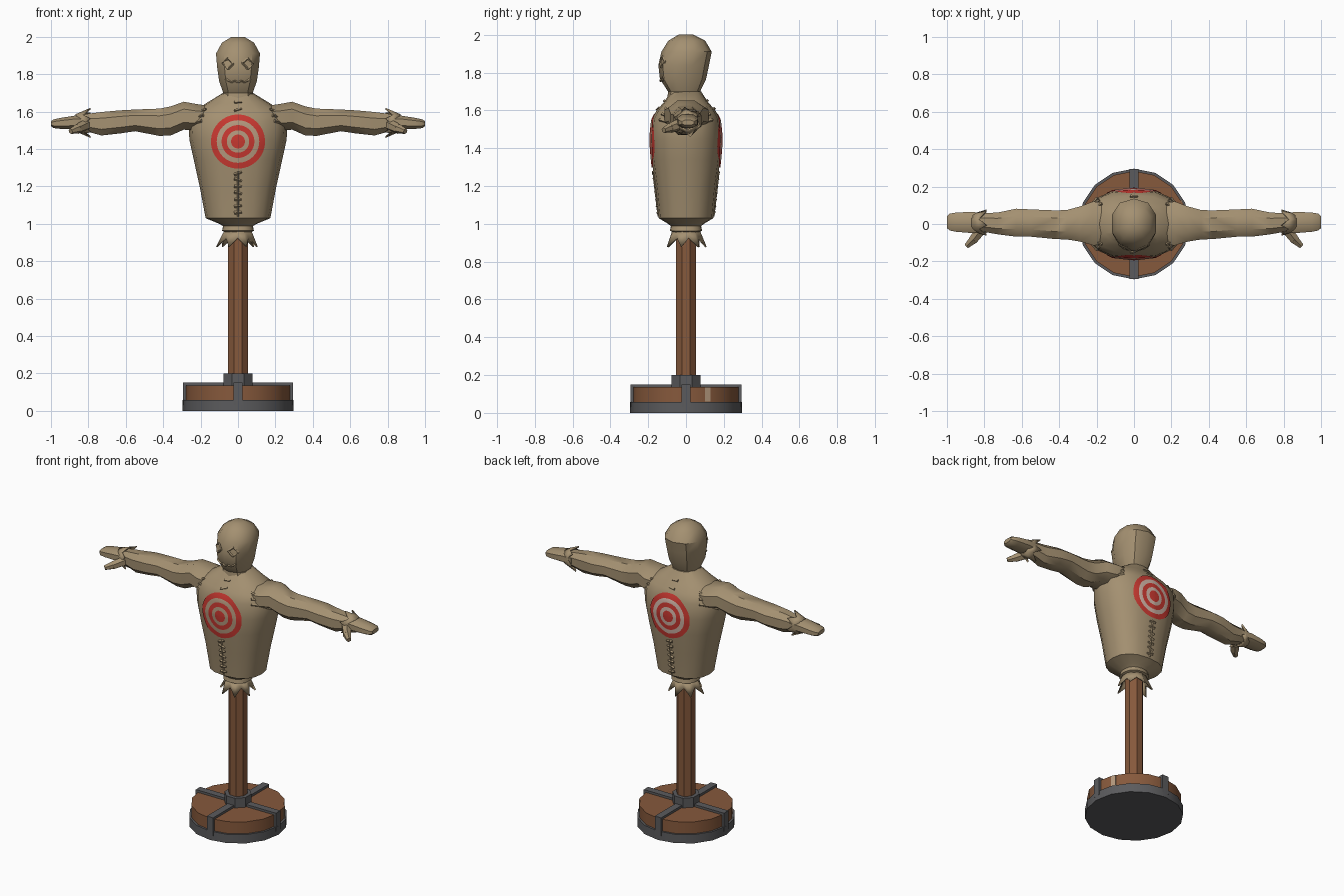
import bpy, bmesh, math, random
from mathutils import Vector
from mathutils.bvhtree import BVHTree

random.seed(4)
if "Cube" in bpy.data.objects:
    bpy.data.objects.remove(bpy.data.objects["Cube"], do_unlink=True)


def material(name, r, g, b):
    m = bpy.data.materials.new(name)
    m.use_nodes = True
    m.diffuse_color = (r, g, b, 1)
    m.node_tree.nodes["Principled BSDF"].inputs["Base Color"].default_value = (r, g, b, 1)
    return m


SACK = material("sackcloth", 0.37, 0.28, 0.165)
WOOD = material("brown wood", 0.24, 0.10, 0.045)
METAL = material("dark metal", 0.105, 0.105, 0.11)
RED = material("target red", 0.58, 0.04, 0.03)
BEIGE = material("target beige", 0.46, 0.32, 0.21)
PALE = material("target pale", 0.62, 0.45, 0.38)


def finish(bm, name, mats, angle=35, mirror=False, recalc=True):
    if recalc:
        bmesh.ops.recalc_face_normals(bm, faces=bm.faces)
    me = bpy.data.meshes.new(name)
    bm.to_mesh(me)
    bm.free()
    for m in mats:
        me.materials.append(m)
    me.shade_smooth()
    me.set_sharp_from_angle(angle=math.radians(angle))
    ob = bpy.data.objects.new(name, me)
    bpy.context.collection.objects.link(ob)
    if mirror:
        ob.modifiers.new("Mirror", 'MIRROR')
    return ob


def power(v, p):
    return math.copysign(abs(v) ** p, v)


def loft(bm, sections, sides, axis="z", p=1.0, turn=0.0):
    """Skin a row of rounded sections: (position, offset a, offset b, radius a, radius b)."""
    rings = []
    for t, oa, ob, ra, rb in sections:
        ring = []
        for i in range(sides):
            a = math.tau * i / sides + turn
            u = oa + ra * power(math.cos(a), p)
            v = ob + rb * power(math.sin(a), p)
            ring.append(bm.verts.new((u, v, t) if axis == "z" else (t, u, v)))
        rings.append(ring)
    for lo, hi in zip(rings, rings[1:]):
        for i in range(sides):
            j = (i + 1) % sides
            bm.faces.new((lo[i], lo[j], hi[j], hi[i]))
    bm.faces.new(rings[0])
    bm.faces.new(rings[-1])


def drum(name, mat, z0, z1, r, sides, turn=0.0):
    bm = bmesh.new()
    loft(bm, [(z, 0, 0, r, r) for z in (z0, z1)], sides, turn=turn)
    return finish(bm, name, [mat])


def box(bm, centre, size):
    for v in bmesh.ops.create_cube(bm, size=1)["verts"]:
        v.co = Vector(centre) + v.co * Vector(size)


def stick(bm, a, b, r0, r1, sides=4):
    a, b = Vector(a), Vector(b)
    verts = bmesh.ops.create_cone(bm, cap_ends=True, segments=sides, radius1=r0, radius2=r1,
                                  depth=(b - a).length)["verts"]
    rot = (b - a).to_track_quat('Z', 'Y')
    for v in verts:
        v.co = rot @ v.co + (a + b) / 2


def fringe(name, points, base, notch, tip, axis="z", centre=(0, 0), mirror=False):
    """Ragged cloth edge; base, notch and tip are (position, radius)."""
    bm = bmesh.new()
    top, edge = [], []
    for i in range(points * 2):
        a = math.tau * i / (points * 2) + 0.2
        for row, (t, r) in ((top, base), (edge, tip if i % 2 else notch)):
            r *= random.uniform(0.93, 1.07) if row is edge else 1
            u, v = centre[0] + r * math.cos(a), centre[1] + r * math.sin(a)
            row.append(bm.verts.new((u, v, t) if axis == "z" else (t, u, v)))
    for i in range(points * 2):
        j = (i + 1) % (points * 2)
        bm.faces.new((top[i], top[j], edge[j], edge[i]))
    ob = finish(bm, name, [SACK], 30, mirror)
    ob.modifiers.new("Solidify", 'SOLIDIFY').thickness = 0.008


# Base: metal tray, wooden disc, crossed straps and a collar
drum("base_rim", METAL, 0, 0.058, 0.296, 16)
drum("base_disc", WOOD, 0.05, 0.136, 0.283, 16)
bm = bmesh.new()
for along_x in (True, False):
    def flat(a, b, c):
        return (a, b, c) if along_x else (b, a, c)
    box(bm, flat(0, 0, 0.14), flat(0.586, 0.046, 0.022))
    for s in (-1, 1):
        box(bm, flat(s * 0.283, 0, 0.09), flat(0.022, 0.046, 0.12))
finish(bm, "base_straps", [METAL])
drum("pole_collar", METAL, 0.13, 0.2, 0.083, 8, math.pi / 8)
bm = bmesh.new()
turn = math.radians(24)
for v in bmesh.ops.create_cube(bm, size=1)["verts"]:
    p = Vector((0.281 + v.co.x * 0.008, v.co.y * 0.032, 0.097 + v.co.z * 0.074))
    v.co = (p.x * math.cos(turn) - p.y * math.sin(turn), p.x * math.sin(turn) + p.y * math.cos(turn), p.z)
finish(bm, "worn_patch", [BEIGE])

# Pole
drum("pole", WOOD, 0.14, 0.97, 0.058, 8, math.pi / 8)

# Torso with tied waist
bm = bmesh.new()
loft(bm, [(z, 0, 0, rx, ry) for z, rx, ry in (
    (0.955, 0.068, 0.068), (0.963, 0.085, 0.085), (0.988, 0.08, 0.08), (1.0, 0.1, 0.095),
    (1.03, 0.173, 0.145), (1.2, 0.205, 0.162), (1.34, 0.236, 0.182), (1.45, 0.26, 0.19),
    (1.55, 0.265, 0.18), (1.6, 0.24, 0.155), (1.645, 0.17, 0.115), (1.7, 0.08, 0.08))],
    16, p=0.85)
torso_tree = BVHTree.FromBMesh(bm)
finish(bm, "torso", [SACK])
fringe("waist_fringe", 7, (0.968, 0.072), (0.925, 0.078), (0.878, 0.115))

# Head
bm = bmesh.new()
loft(bm, [(z, 0, oy, rx, ry) for z, oy, rx, ry in (
    (1.65, 0, 0.1, 0.1), (1.7, -0.01, 0.083, 0.085), (1.765, -0.016, 0.106, 0.122),
    (1.84, -0.012, 0.117, 0.134), (1.91, 0.003, 0.123, 0.133), (1.968, 0.004, 0.09, 0.098),
    (2.0, 0, 0.035, 0.04))], 10, p=0.9, turn=math.pi / 10)
head_tree = BVHTree.FromBMesh(bm)
finish(bm, "head", [SACK])

# Arms, mitten hands and ragged cuffs
bm = bmesh.new()
loft(bm, [
    (0.12, 0, 1.57, 0.12, 0.06), (0.22, 0.003, 1.57, 0.125, 0.075), (0.29, 0, 1.578, 0.1, 0.08),
    (0.36, -0.004, 1.55, 0.084, 0.083), (0.42, -0.004, 1.543, 0.082, 0.078),
    (0.55, 0.005, 1.553, 0.078, 0.062), (0.63, 0.007, 1.545, 0.08, 0.066),
    (0.73, 0.003, 1.535, 0.062, 0.067), (0.8, 0.008, 1.54, 0.054, 0.052),
    (0.85, 0.008, 1.54, 0.048, 0.042)], 8, "x", turn=math.pi / 8, p=0.85)
finish(bm, "arms", [SACK], 40, mirror=True)
bm = bmesh.new()
loft(bm, [
    (0.8, 0.008, 1.54, 0.054, 0.04), (0.87, 0.008, 1.543, 0.06, 0.038),
    (0.95, 0.01, 1.537, 0.055, 0.031), (0.985, 0.01, 1.535, 0.048, 0.025),
    (1.0, 0.01, 1.535, 0.034, 0.014)], 8, "x", turn=math.pi / 8, p=0.8)
stick(bm, (0.81, -0.02, 1.53), (0.86, -0.085, 1.507), 0.032, 0.027, 6)
stick(bm, (0.855, -0.08, 1.51), (0.895, -0.118, 1.495), 0.027, 0.015, 6)
finish(bm, "hands", [SACK], 40, mirror=True)
fringe("cuff_fringe", 6, (0.87, 0.046), (0.83, 0.056), (0.79, 0.078), "x", (0.008, 1.54), True)


def on_surface(tree, x, z, side, lift=0.0):
    """Point on the front (side -1) or back (side 1) of a part."""
    hit = tree.ray_cast(Vector((x, side, z)), Vector((0, -side, 0)))[0]
    return Vector((x, hit.y + side * lift, z))


# Painted targets following the chest and back
RADII = (0.037, 0.06, 0.088, 0.114, 0.145)
SEGS = 32
for name, side, light in (("front_target", -1, BEIGE), ("back_target", 1, PALE)):
    bm = bmesh.new()
    hub = bm.verts.new(on_surface(torso_tree, 0, 1.44, side, 0.005))
    last = None
    for k, r in enumerate(RADII):
        ring = [bm.verts.new(on_surface(torso_tree, r * math.cos(math.tau * i / SEGS),
                                        1.44 + r * math.sin(math.tau * i / SEGS), side, 0.005))
                for i in range(SEGS)]
        for i in range(SEGS):
            j = (i + 1) % SEGS
            f = bm.faces.new((last[i], last[j], ring[j], ring[i]) if last else (hub, ring[j], ring[i]))
            f.material_index = k % 2
        last = ring
    bmesh.ops.recalc_face_normals(bm, faces=bm.faces)
    if sum(f.normal.y for f in bm.faces) * side < 0:
        bmesh.ops.reverse_faces(bm, faces=bm.faces)
    finish(bm, name, [RED, light], recalc=False)

# Seam stitches down the middle and round the shoulders
bm = bmesh.new()
for side in (-1, 1):
    for z in [1.06 + 0.035 * i for i in range(7)] + [1.61, 1.65]:
        tilt = random.uniform(-0.008, 0.008)
        stick(bm, on_surface(torso_tree, -0.02, z - tilt, side, 0.003),
              on_surface(torso_tree, 0.02, z + tilt, side, 0.003), 0.009, 0.006)
    stick(bm, on_surface(torso_tree, 0, 1.04, side), on_surface(torso_tree, 0, 1.28, side), 0.005, 0.005)
    for s in (-1, 1):
        for x, z in ((0.215, 1.545), (0.205, 1.575), (0.19, 1.605)):
            stick(bm, on_surface(torso_tree, s * (x - 0.02), z + 0.006, side, 0.004),
                  on_surface(torso_tree, s * (x + 0.015), z - 0.006, side, 0.004), 0.009, 0.006)
finish(bm, "seam_stitches", [SACK])

# Stitched eyes and mouth
bm = bmesh.new()
for cx in (-0.053, 0.053):
    corners = [(cx - 0.03, 1.86), (cx, 1.885), (cx + 0.028, 1.855), (cx, 1.828)]
    for a, b in zip(corners, corners[1:] + corners[:1]):
        stick(bm, on_surface(head_tree, *a, -1, 0.003), on_surface(head_tree, *b, -1, 0.003), 0.006, 0.006)
mouth = [(-0.068 + 0.017 * i, 1.755 + (0.022 if i in (0, 8) else 0.008 * (i % 2))) for i in range(9)]
for a, b in zip(mouth, mouth[1:]):
    stick(bm, on_surface(head_tree, *a, -1, 0.003), on_surface(head_tree, *b, -1, 0.003), 0.006, 0.006)
finish(bm, "face_stitches", [SACK])
